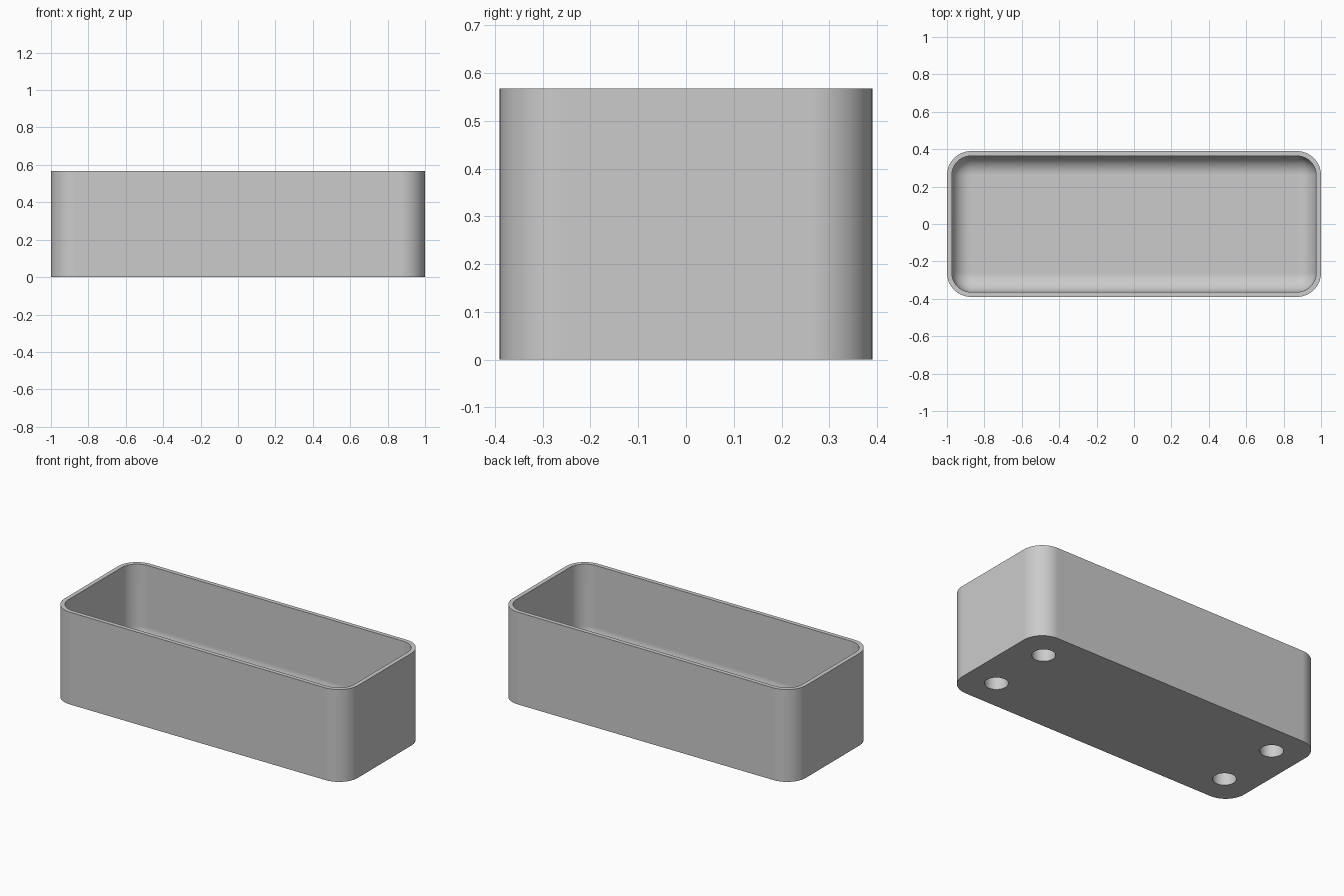
import bpy, bmesh
from math import pi, sin, cos
from mathutils import Matrix

cube = bpy.data.objects.get("Cube")
if cube:
    bpy.data.objects.remove(cube, do_unlink=True)

HALF_X, HALF_Y, HEIGHT = 1.0, 0.39, 0.568
CORNER, WALL, FLOOR, FILLET = 0.13, 0.026, 0.087, 0.1
HOLE_X, HOLE_Y, HOLE_R, HOLE_DEPTH = 0.81, 0.2, 0.065, 0.077
STEPS = 16

grey = bpy.data.materials.new("plain_grey")
grey.use_nodes = True
colour = (0.6, 0.6, 0.6, 1)
grey.diffuse_color = colour
grey.node_tree.nodes["Principled BSDF"].inputs["Base Color"].default_value = colour


def make_object(name, bm):
    bmesh.ops.recalc_face_normals(bm, faces=bm.faces)
    mesh = bpy.data.meshes.new(name)
    bm.to_mesh(mesh)
    bm.free()
    mesh.materials.append(grey)
    obj = bpy.data.objects.new(name, mesh)
    bpy.context.collection.objects.link(obj)
    return obj


def rounded_loop(bm, inset, z):
    """Ring of vertices around a rounded rectangle, shrunk by inset."""
    r = CORNER - inset
    ring = []
    for i, (sx, sy) in enumerate([(1, 1), (-1, 1), (-1, -1), (1, -1)]):
        for s in range(STEPS + 1):
            a = (i + s / STEPS) * pi / 2
            ring.append(bm.verts.new((sx * (HALF_X - CORNER) + r * cos(a),
                                      sy * (HALF_Y - CORNER) + r * sin(a), z)))
    return ring


# Section of the tray: outer wall, rim, inner wall, fillet down to the floor
section = [(0, 0), (0, HEIGHT), (WALL, HEIGHT)]
for s in range(STEPS + 1):
    a = s / STEPS * pi / 2
    section.append((WALL + FILLET * (1 - cos(a)), FLOOR + FILLET * (1 - sin(a))))

bm = bmesh.new()
rings = [rounded_loop(bm, inset, z) for inset, z in section]
for low, high in zip(rings, rings[1:]):
    n = len(low)
    for k in range(n):
        m = (k + 1) % n
        bm.faces.new((low[k], low[m], high[m], high[k]))
bm.faces.new(rings[0])
bm.faces.new(rings[-1])
tray = make_object("tray", bm)

# Four blind round holes in the underside
bm = bmesh.new()
for sx in (-1, 1):
    for sy in (-1, 1):
        bmesh.ops.create_cone(bm, cap_ends=True, segments=48,
                              radius1=HOLE_R, radius2=HOLE_R, depth=2 * HOLE_DEPTH,
                              matrix=Matrix.Translation((sx * HOLE_X, sy * HOLE_Y, 0)))
cutter = make_object("hole_cutter", bm)
cutter.hide_render = True

cut = tray.modifiers.new("holes", "BOOLEAN")
cut.operation = "DIFFERENCE"
cut.solver = "EXACT"
cut.object = cutter

bpy.ops.object.select_all(action="DESELECT")
tray.select_set(True)
bpy.context.view_layer.objects.active = tray
bpy.ops.object.modifier_apply(modifier=cut.name)
bpy.data.objects.remove(cutter, do_unlink=True)

# Smooth curves with flat walls and crisp rims
bpy.ops.object.shade_smooth_by_angle(angle=pi / 6)
flatten = tray.modifiers.new("flat_walls", "WEIGHTED_NORMAL")
flatten.keep_sharp = True
